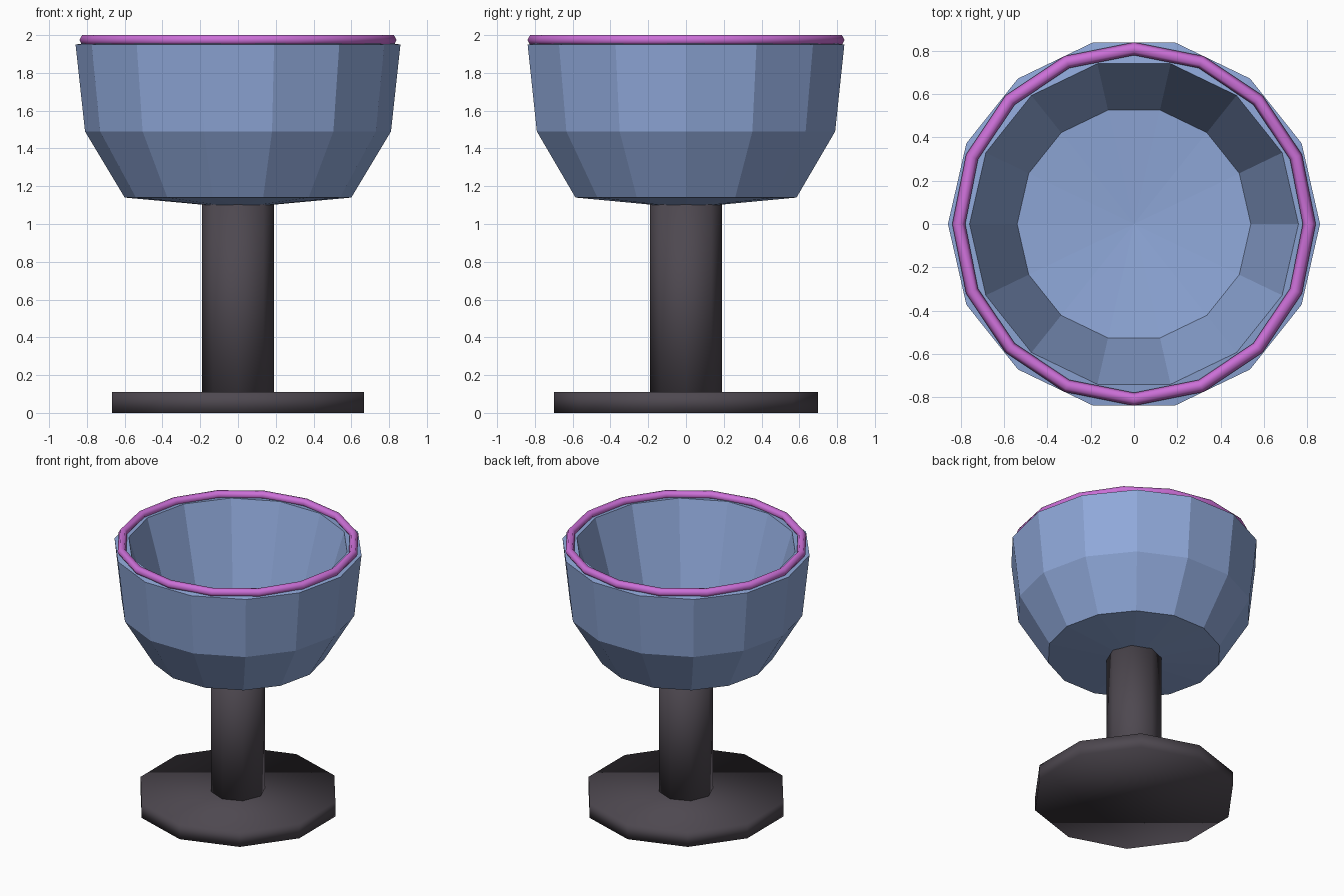
import bpy, bmesh, math

if "Cube" in bpy.data.objects:
    bpy.data.objects.remove(bpy.data.objects["Cube"])


def material(name, rgb):
    m = bpy.data.materials.new(name)
    m.diffuse_color = (*rgb, 1)
    m.use_nodes = True
    m.node_tree.nodes["Principled BSDF"].inputs["Base Color"].default_value = m.diffuse_color
    return m


blue = material("soft blue", (0.275, 0.392, 0.694))
pink = material("orchid pink", (0.60, 0.16, 0.68))
dark = material("dark grey", (0.076, 0.065, 0.080))


def make(name, bm, mat, smooth):
    bmesh.ops.recalc_face_normals(bm, faces=bm.faces[:])
    for f in bm.faces:
        f.smooth = smooth
    me = bpy.data.meshes.new(name)
    bm.to_mesh(me)
    bm.free()
    me.materials.append(mat)
    ob = bpy.data.objects.new(name, me)
    bpy.context.collection.objects.link(ob)
    return ob


def lathe(name, profile, sides, mat, smooth, start=0.0, closed=False):
    """Spin (radius, z) points round z; radius 0 becomes a single pole."""
    bm = bmesh.new()
    rings = []
    for r, z in profile:
        if r == 0:
            rings.append([bm.verts.new((0, 0, z))] * sides)
        else:
            rings.append([bm.verts.new((r * math.cos(start + math.tau * i / sides),
                                        r * math.sin(start + math.tau * i / sides), z))
                          for i in range(sides)])
    pairs = list(zip(rings, rings[1:]))
    if closed:
        pairs.append((rings[-1], rings[0]))
    for a, b in pairs:
        for i in range(sides):
            j = (i + 1) % sides
            bm.faces.new(list(dict.fromkeys((a[i], a[j], b[j], b[i]))))
    return make(name, bm, mat, smooth)


# Faceted bowl with a thick wall
lathe("bowl", [(0, 1.085), (0.60, 1.14), (0.81, 1.49), (0.86, 1.95),
               (0.76, 1.965), (0.54, 1.22), (0, 1.18)], 14, blue, False)

# Ring on the lip
lathe("rim_ring", [(0.81 + 0.03 * math.cos(math.tau * k / 6),
                    1.974 + 0.03 * math.sin(math.tau * k / 6)) for k in range(6)],
      16, pink, True, closed=True)


# Stem and foot
def cylinder(name, r, z0, z1, sides):
    bm = bmesh.new()
    bmesh.ops.create_cone(bm, cap_ends=True, segments=sides, radius1=r, radius2=r,
                          depth=z1 - z0)
    bmesh.ops.translate(bm, verts=bm.verts[:], vec=(0, 0, (z0 + z1) / 2))
    return make(name, bm, dark, True)


cylinder("stem", 0.19, 0.03, 1.13, 8)
cylinder("foot", 0.70, 0.0, 0.11, 10)
